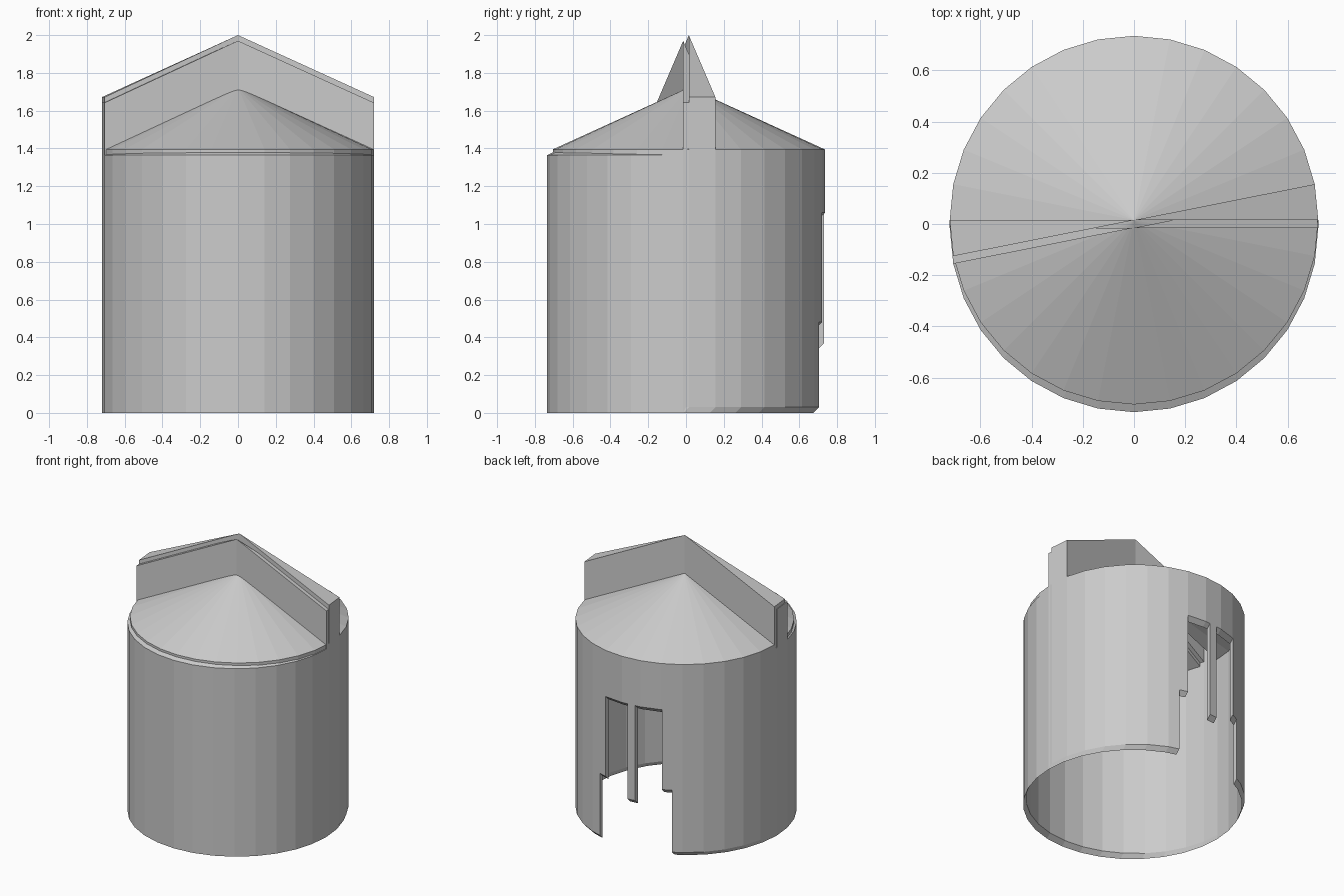
import bpy, bmesh, math
from mathutils import Vector

if "Cube" in bpy.data.objects:
    bpy.data.objects.remove(bpy.data.objects["Cube"])

SIDES, RADIUS, CY = 32, 0.72, 0.015
Z_BASE, Z_EAVE, Z_APEX, RAISE = 0.03, 1.395, 1.723, 0.277
THICK = Vector((0, -0.03, -0.03))      # wall thickness is one straight sweep
RAISED = (0, 16)                       # roof sectors lifted into a ridge

bm = bmesh.new()


def face(*pts):
    return bm.faces.new([bm.verts.new(p) for p in pts])


def rim(i, z):
    a = 2 * math.pi * i / SIDES
    return (RADIUS * math.cos(a), CY + RADIUS * math.sin(a), z)


# Round wall and conical roof, with two opposite sectors raised
low, high = (0, CY, Z_APEX), (0, CY, Z_APEX + RAISE)
for i in range(SIDES):
    j = i + 1
    face(rim(i, Z_BASE), rim(j, Z_BASE), rim(j, Z_EAVE), rim(i, Z_EAVE))
    if i in RAISED:
        top = Z_EAVE + RAISE
        face(rim(i, Z_EAVE), rim(j, Z_EAVE), rim(j, top), rim(i, top))
        face(rim(i, top), rim(j, top), high)
        for k in (i, j):
            face(rim(k, Z_EAVE), rim(k, top), high, low)
    else:
        face(rim(i, Z_EAVE), rim(j, Z_EAVE), low)
bmesh.ops.remove_doubles(bm, verts=bm.verts[:], dist=1e-4)


# Doorway in the back wall: wide below, narrower above, hanging centre bar
def back_wall():
    return [f for f in bm.faces if abs(f.normal.z) < 0.01
            and f.calc_center_median().y > 0.5
            and f.calc_center_median().z < Z_EAVE]


def cut(axis, value):
    fs = back_wall()
    geom = set(fs)
    for f in fs:
        geom.update(f.edges)
        geom.update(f.verts)
    co, no = Vector((0, 0, 0)), Vector((0, 0, 0))
    co[axis], no[axis] = value, 1
    bmesh.ops.bisect_plane(bm, geom=list(geom), dist=1e-3,
                           plane_co=co, plane_no=no)
    bm.normal_update()


bm.normal_update()
DOOR, WINDOW, BAR = (-0.34, 0.20), (-0.28, 0.14), (-0.10, -0.04)
Z_BAR, Z_DOOR, Z_WINDOW = 0.37, 0.48, 1.06
for x in DOOR + WINDOW + BAR:
    cut(0, x)
for z in (Z_BAR, Z_DOOR, Z_WINDOW):
    cut(2, z)


def is_open(f):
    c = f.calc_center_median()
    if BAR[0] < c.x < BAR[1] and c.z > Z_BAR:
        return False
    span = DOOR if c.z < Z_DOOR else WINDOW
    return span[0] < c.x < span[1] and c.z < Z_WINDOW


bmesh.ops.delete(bm, geom=[f for f in back_wall() if is_open(f)], context='FACES')

# Sweep the shell: inner copy plus strips along every open edge
shell = bm.verts[:] + bm.edges[:] + bm.faces[:]
border = [e for e in bm.edges if e.is_boundary]
copy = bmesh.ops.duplicate(bm, geom=shell)["geom"]
strip = bmesh.ops.extrude_edge_only(bm, edges=border)["geom"]
moved = [v for v in copy + strip if isinstance(v, bmesh.types.BMVert)]
bmesh.ops.translate(bm, verts=moved, vec=THICK)
bmesh.ops.remove_doubles(bm, verts=bm.verts[:], dist=1e-4)
bmesh.ops.recalc_face_normals(bm, faces=bm.faces[:])

mesh = bpy.data.meshes.new("round_hut_shell")
bm.to_mesh(mesh)
bm.free()
hut = bpy.data.objects.new("round_hut_shell", mesh)
bpy.context.collection.objects.link(hut)
